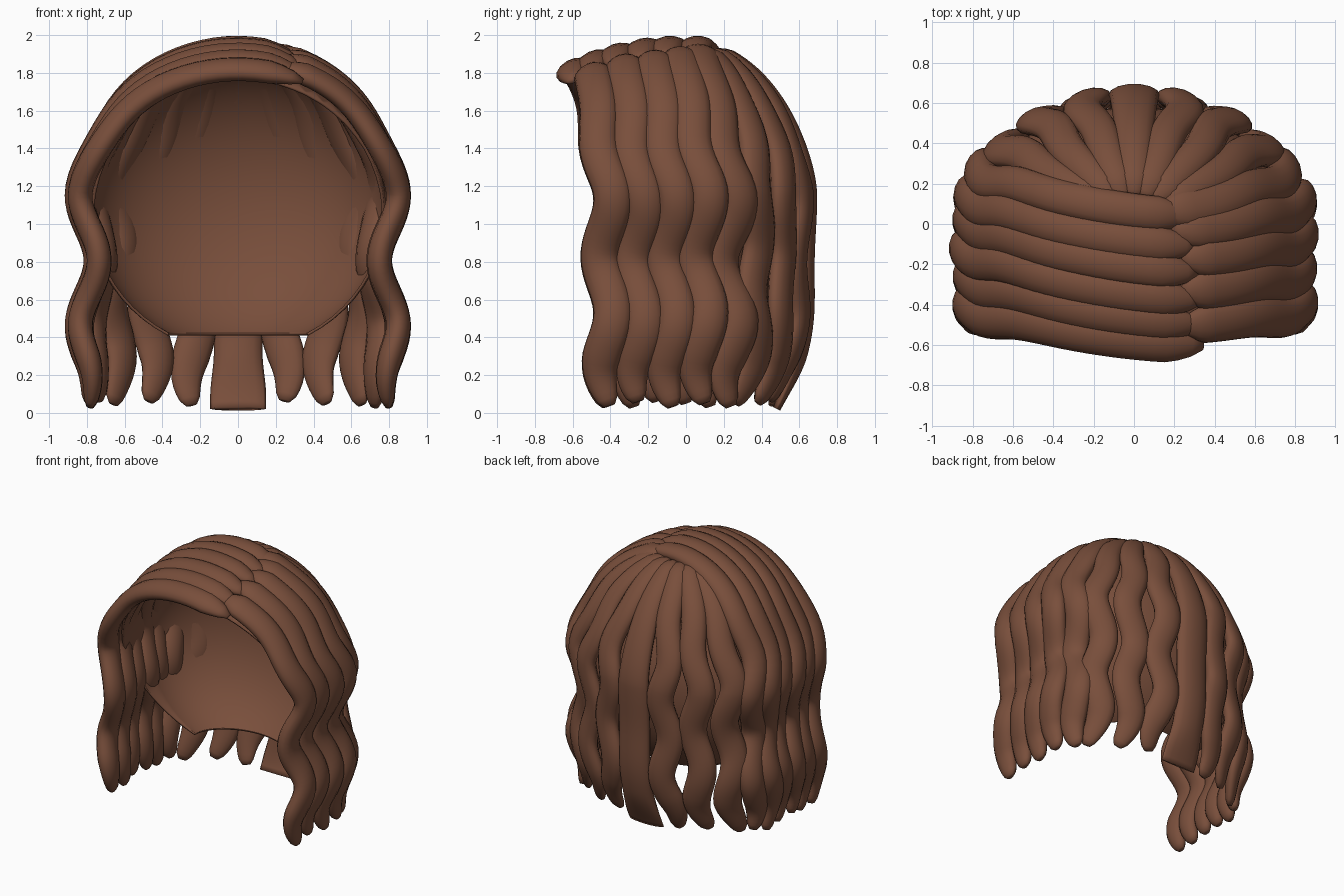
import bpy, bmesh, math, random
from mathutils import Vector

random.seed(4)
if "Cube" in bpy.data.objects:
    bpy.data.objects.remove(bpy.data.objects["Cube"])

brown = bpy.data.materials.new("chestnut_brown")
colour = (0.19, 0.077, 0.044, 1)
brown.diffuse_color = colour
brown.use_nodes = True
bsdf = next(n for n in brown.node_tree.nodes if n.type == 'BSDF_PRINCIPLED')
bsdf.inputs["Base Color"].default_value = colour
bsdf.inputs["Roughness"].default_value = 0.7

EQ = 1.15          # height where the hair stops curving and hangs down
SIDES, UPPER, LOWER = 14, 26, 34


def clamp(v):
    return max(0.0, min(1.0, v))


def smooth(v):
    v = clamp(v)
    return v * v * (3 - 2 * v)


def finish(name, bm):
    bmesh.ops.recalc_face_normals(bm, faces=bm.faces)
    for f in bm.faces:
        f.smooth = True
    mesh = bpy.data.meshes.new(name)
    bm.to_mesh(mesh)
    bm.free()
    mesh.materials.append(brown)
    obj = bpy.data.objects.new(name, mesh)
    bpy.context.collection.objects.link(obj)
    return obj


def sweep(name, path, normals, widths, thick):
    """Flattened tube along a path, its flat side facing the given normals."""
    bm = bmesh.new()
    rings = []
    last = len(path) - 1
    for i, p in enumerate(path):
        t = (path[min(i + 1, last)] - path[max(i - 1, 0)]).normalized()
        n = (normals[i] - t * normals[i].dot(t)).normalized()
        b = t.cross(n)
        ring = []
        for k in range(SIDES):
            a = math.tau * k / SIDES
            ring.append(bm.verts.new(p + b * widths[i] * math.cos(a) + n * thick[i] * math.sin(a)))
        rings.append(ring)
    for r, s in zip(rings, rings[1:]):
        for k in range(SIDES):
            j = (k + 1) % SIDES
            bm.faces.new((r[k], r[j], s[j], s[k]))
    bm.faces.new(rings[0])
    bm.faces.new(rings[-1])
    return finish(name, bm)


def lock(name, a0, y_start, eq, height, top_w, low_w, end_z, wave, sway, crest_z=1.12,
         back=False, blunt=False):
    """One strand: an arc over the crown, then a wavy fall to its tip."""
    ex, ey = eq
    flat = Vector((ex / 0.67, ey / 0.38, 0)) if back else Vector((ex, 2 * max(0, ey - 0.05), 0))
    out = flat.normalized()
    side = Vector((-out.y, out.x, 0))
    if side.y < 0:
        side = -side
    # strands near the brow lean forward like shingles
    lean = 0 if back else 0.75 * min(0, y_start + 0.08)
    path, normals, widths, thick = [], [], [], []
    total = UPPER + LOWER
    phase = random.uniform(-0.3, 0.3)
    for i in range(total + 1):
        if i <= UPPER:
            u = i / UPPER
            a = a0 + (math.pi / 2 - a0) * u
            g = math.sin(a) if back else smooth(u)
            bend = max(0, math.cos(a)) ** (1.22 if back else 1.1)
            p = Vector((ex * math.sin(a), y_start + (ey - y_start) * g, EQ + height * bend))
            n = out * math.sin(a) + Vector((0, lean, 1)) * math.cos(a)
            swing = 0.4 * clamp(math.sin(a)) ** 2
        else:
            v = (i - UPPER) / LOWER
            p = Vector((ex, ey, EQ + (end_z - EQ) * v))
            if back:
                p.y -= 0.15 * v ** 4 * ey / 0.62
            n = out.copy()
            swing = 1 - 0.4 * smooth((0.45 - p.z) / 0.4)
        # in and out swing, then sideways ripple fading in from the crown
        p -= out * sway * swing * (1 - math.cos(math.tau * (EQ - p.z) / 0.69))
        fade = clamp((1.85 - p.z) / 0.6)
        p += side * wave * fade * math.cos(math.tau * (p.z - crest_z) / 0.6 + phase)
        s = i / total
        w = top_w + (low_w - top_w) * smooth(s / 0.5)
        start = math.sqrt(clamp(s / 0.05 + 0.06))
        tip = 1.0 if blunt else 0.3 + 0.7 * math.sqrt(clamp((1 - s) / 0.13))
        flatten = 1 - 0.6 * smooth((s - 0.85) / 0.15) if blunt else tip
        if blunt:
            w *= 0.92 + 0.14 * smooth((s - 0.85) / 0.12)
        path.append(p)
        normals.append(n)
        widths.append(w * start * tip)
        thick.append((0.056 + 0.01 * smooth(s / 0.4) * (not back)) * start * flatten)
    sweep(name, path, normals, widths, thick)


def crest(y):
    return 0.79 - 0.43 * min(0, y + 0.08) ** 2


# Strands combed from the parting towards each side
part = math.asin(0.34 / 0.83)
right_rows = [(-0.61, -0.43), (-0.50, -0.29), (-0.38, -0.15), (-0.24, -0.01), (-0.11, 0.12), (0.04, 0.26)]
left_rows = [(-0.50, -0.42), (-0.33, -0.25), (-0.17, -0.08), (-0.03, 0.09), (0.07, 0.26)]
for i, (ys, ye) in enumerate(right_rows):
    lock(f"right_lock_{i + 1}", -part + 0.01 * i, ys,
         (-0.84 - random.uniform(-0.01, 0.015) + 0.5 * max(0, ye - 0.12), ye),
         crest(ys), 0.09, 0.095, 0.03 + random.uniform(0, 0.04), 0.034, 0.05)
for i, (ys, ye) in enumerate(left_rows):
    lock(f"left_lock_{i + 1}", part - 0.14 - 0.06 * max(0, i - 2), ys,
         (0.84 + random.uniform(-0.015, 0.015) - 0.5 * max(0, ye - 0.12), ye),
         crest(ys), 0.1, 0.102, 0.03 + random.uniform(0, 0.04), 0.034, 0.05)

# Strands fanning from the crown down the back
for deg, crest_z in ((17, 0.5), (34, 0.27), (52, 0.3)):
    for label, sign in (("left", 1), ("right", -1)):
        a = math.radians(deg)
        lock(f"back_{label}_lock_{deg}", 0.2, 0.0, (sign * 0.83 * math.sin(a), 0.64 * math.cos(a)),
             0.78, 0.085, 0.102, 0.03 + random.uniform(0, 0.04), 0.033,
             0.008 + 0.025 * math.sin(a) ** 2, crest_z, back=True)
lock("back_centre_lock", 0.2, 0.0, (0.001, 0.64), 0.78, 0.09, 0.14, 0.022, 0, 0.006,
     back=True, blunt=True)

# Inner cap: rounded shell, open towards the face and nape
bm = bmesh.new()
bmesh.ops.create_uvsphere(bm, u_segments=48, v_segments=32, radius=1)
for v in bm.verts:
    v.co = Vector((v.co.x * 0.8, v.co.y * (0.58 if v.co.y > 0 else 1.2), 1.1 + v.co.z * 0.78))
cuts = [(Vector((0, 0, 0.41)), Vector((0, 0, -1))),
        (Vector((0, 0, 0.41)), Vector((0, -1.34, -0.58)))]
for co, no in cuts:
    bmesh.ops.bisect_plane(bm, geom=bm.verts[:] + bm.edges[:] + bm.faces[:],
                           plane_co=co, plane_no=no, clear_outer=True)
cap = finish("inner_cap", bm)
shell = cap.modifiers.new("shell", 'SOLIDIFY')
shell.thickness = 0.015
shell.offset = -1
